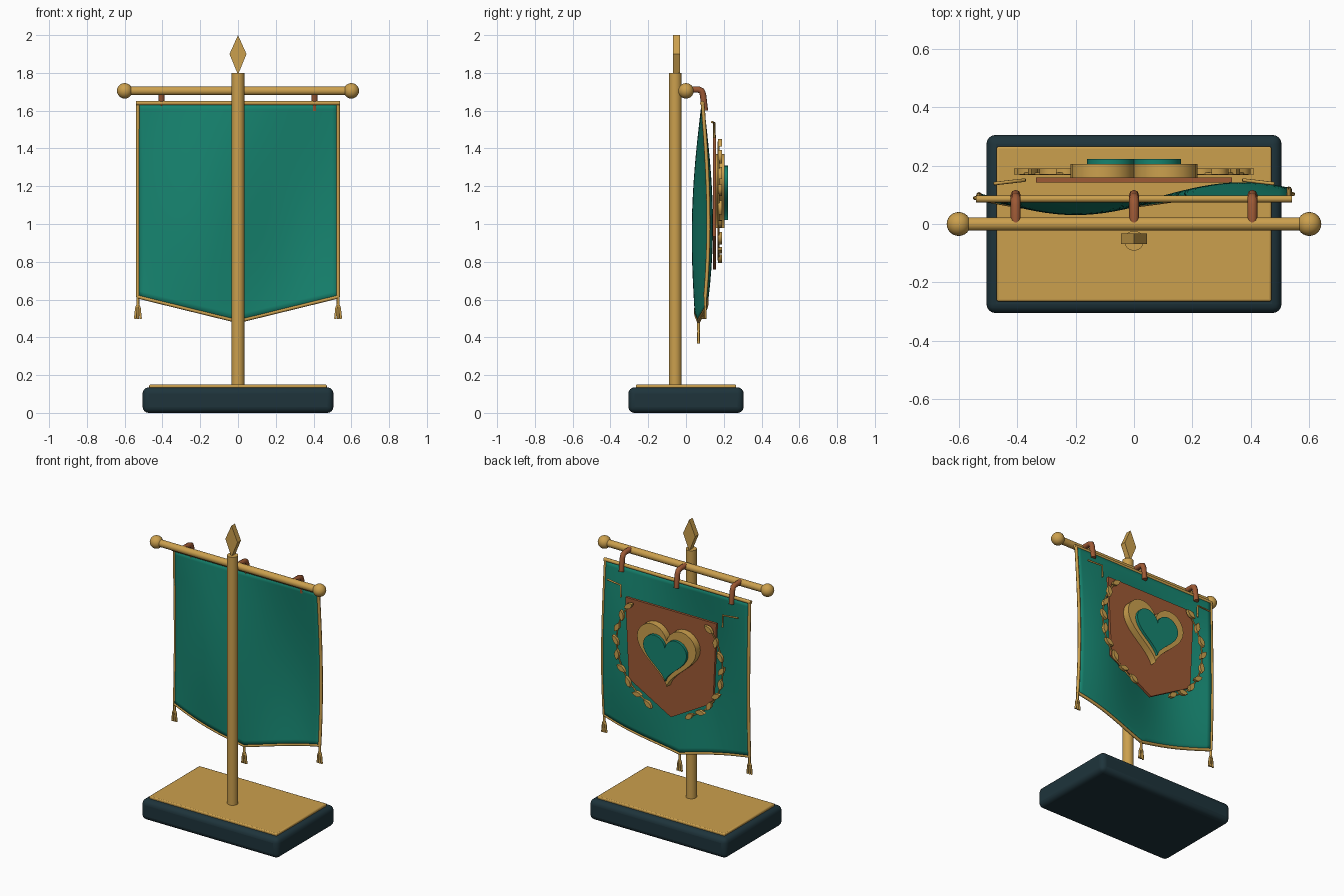
import bpy, bmesh, math
from math import sin, cos, pi, radians

if "Cube" in bpy.data.objects:
    bpy.data.objects.remove(bpy.data.objects["Cube"])


def material(name, rgb):
    m = bpy.data.materials.new(name)
    m.diffuse_color = (*rgb, 1)
    m.use_nodes = True
    m.node_tree.nodes["Principled BSDF"].inputs["Base Color"].default_value = m.diffuse_color
    return m


GOLD = material("gold", (0.60, 0.35, 0.075))
TEAL = material("teal", (0.008, 0.23, 0.16))
RUST = material("rust", (0.34, 0.10, 0.035))
DARK = material("dark_slate", (0.013, 0.034, 0.044))


def finish(ob, name, mat, angle=35):
    ob.name = name
    ob.data.materials.append(mat)
    if ob.type == 'MESH':
        bpy.ops.object.select_all(action='DESELECT')
        ob.select_set(True)
        bpy.context.view_layer.objects.active = ob
        bpy.ops.object.shade_smooth_by_angle(angle=radians(angle))
    return ob


def from_bmesh(bm, name, mat, angle=35):
    bmesh.ops.recalc_face_normals(bm, faces=bm.faces)
    me = bpy.data.meshes.new(name)
    bm.to_mesh(me)
    bm.free()
    ob = bpy.data.objects.new(name, me)
    bpy.context.collection.objects.link(ob)
    return finish(ob, name, mat, angle)


def box(name, size, z0, bevel, segs, mat):
    bpy.ops.mesh.primitive_cube_add(size=1, location=(0, 0, z0 + size[2] / 2))
    ob = bpy.context.object
    ob.scale = size
    bpy.ops.object.transform_apply(location=False, rotation=False)
    b = ob.modifiers.new("bevel", 'BEVEL')
    b.width, b.segments = bevel, segs
    return finish(ob, name, mat)


def prism(name, pts, y0, y1, mat):
    """Extrude an (x, z) outline from y0 to y1."""
    bm = bmesh.new()
    f = bm.faces.new([bm.verts.new((x, y0, z)) for x, z in pts])
    ext = bmesh.ops.extrude_face_region(bm, geom=[f])
    for v in ext['geom']:
        if isinstance(v, bmesh.types.BMVert):
            v.co.y = y1
    return from_bmesh(bm, name, mat)


def tube(name, pts, r, mat, res=2, radii=None):
    cu = bpy.data.curves.new(name, 'CURVE')
    cu.dimensions = '3D'
    cu.bevel_depth, cu.bevel_resolution, cu.use_fill_caps = r, res, True
    sp = cu.splines.new('POLY')
    sp.points.add(len(pts) - 1)
    for i, p in enumerate(pts):
        sp.points[i].co = (*p, 1)
        sp.points[i].radius = radii[i] if radii else 1
    ob = bpy.data.objects.new(name, cu)
    bpy.context.collection.objects.link(ob)
    return finish(ob, name, mat)


def cylinder(name, r, length, loc, rot, mat):
    bpy.ops.mesh.primitive_cylinder_add(vertices=24, radius=r, depth=length, location=loc, rotation=rot)
    return finish(bpy.context.object, name, mat)


# Cloth surface: a wave that fades out at the top rod
TOP, HALF = 1.64, 0.53


def hem(x):
    return 0.485 + 0.13 * abs(x) / HALF


def cloth_y(x, z):
    t = (TOP - z) / 1.155
    return 0.088 + 0.05 * sin(pi * t * 0.86) * sin(2 * pi * (x - 0.085) / 1.14) - 0.012 * t ** 4


def on_cloth(x, z):
    return (x, cloth_y(x, z), z)


# Base, plate, pole and spear finial
box("base", (1.01, 0.61, 0.135), 0, 0.032, 4, DARK)
box("base_plate", (0.94, 0.53, 0.03), 0.12, 0.006, 2, GOLD)
cylinder("pole", 0.034, 1.66, (0, -0.057, 0.97), (0, 0, 0), GOLD)
prism("finial", [(0, 1.79), (0.045, 1.9), (0, 2.0), (-0.045, 1.9)], -0.069, -0.033, GOLD)

# Crossbar with ball ends
cylinder("crossbar", 0.023, 1.2, (0, 0, 1.705), (0, pi / 2, 0), GOLD)
for side, s in (("left", -1), ("right", 1)):
    bpy.ops.mesh.primitive_uv_sphere_add(segments=24, ring_count=12, radius=0.041, location=(s * 0.6, 0, 1.705))
    finish(bpy.context.object, "crossbar_ball_" + side, GOLD, 60)

# Cloth
N = 32
bm = bmesh.new()
grid = []
for i in range(N + 1):
    x = -HALF + 2 * HALF * i / N
    grid.append([bm.verts.new(on_cloth(x, TOP - (TOP - hem(x)) * j / N)) for j in range(N + 1)])
for i in range(N):
    for j in range(N):
        bm.faces.new((grid[i][j], grid[i + 1][j], grid[i + 1][j + 1], grid[i][j + 1]))
cloth = from_bmesh(bm, "cloth", TEAL)
sol = cloth.modifiers.new("thickness", 'SOLIDIFY')
sol.thickness, sol.offset = 0.012, 0

# Gold piping along the edges and the top rod
for side, s in (("left", -1), ("right", 1)):
    tube("side_trim_" + side, [on_cloth(s * HALF, TOP - (TOP - hem(HALF)) * j / 20) for j in range(21)], 0.01, GOLD)
tube("hem_trim", [on_cloth(HALF * i / 16, hem(HALF * i / 16)) for i in range(-16, 17)], 0.01, GOLD)
tube("top_trim", [(-0.54, 0.086, TOP), (0.54, 0.086, TOP)], 0.012, GOLD)

# Hanging straps over the crossbar
for n, x in enumerate((-0.405, 0, 0.405)):
    tube(f"strap_{n + 1}", [(x, 0.005, 1.712), (x, 0.065, 1.712), (x, 0.083, 1.705),
                            (x, 0.09, 1.685), (x, 0.1, 1.6)], 0.017, RUST)

# Tassels: a knot with three flaring strands
for name, x in (("left", -HALF), ("middle", 0), ("right", HALF)):
    z = hem(x)
    y = cloth_y(x, z)
    tube("tassel_cord_" + name, [(x, y, z), (x, y, z - 0.05)], 0.008, GOLD)
    for k in (-1, 0, 1):
        tube(f"tassel_strand_{name}_{k + 2}", [(x, y, z - 0.035), (x + k * 0.009, y, z - 0.06),
             (x + k * 0.015, y, z - 0.117)], 0.007, GOLD, 1, (0.8, 1, 1))

# Shield panel on the back
prism("shield", [(-0.335, 1.47), (0.335, 1.47), (0.31, 0.935), (0, 0.76), (-0.31, 0.935)], 0.142, 0.159, RUST)


# Raised heart emblem in two layers
def heart(w, top):
    k = w / 16
    out = []
    for i in range(48):
        a = 2 * pi * i / 48
        out.append((w * sin(a) ** 3,
                    top + k * (13 * cos(a) - 5 * cos(2 * a) - 2 * cos(3 * a) - cos(4 * a) - 11.9)))
    return out


prism("heart_rim", heart(0.217, 1.37), 0.155, 0.205, GOLD)
prism("heart_inset", heart(0.16, 1.31), 0.2, 0.223, TEAL)

# Leaf garlands and corner brackets, mirrored
R, CZ = 0.39, 1.175
for side, s in (("left", -1), ("right", 1)):
    arc = [radians(42 - 112 * i / 24) for i in range(25)]
    tube("garland_stem_" + side, [(s * R * cos(a), 0.172, CZ + R * sin(a)) for a in arc], 0.005, GOLD, 1)
    for n in range(9):
        a = radians(41 - 13.5 * n)
        cx, cz = R * cos(a), CZ + R * sin(a)
        d = a + radians(90 - (35 if n % 2 else -15))
        leaf = []
        for u, v in ((-1, 0), (-0.5, 0.75), (0, 1), (0.5, 0.7), (1, 0), (0.5, -0.7), (0, -1), (-0.5, -0.75)):
            u, v = u * 0.036, v * 0.017
            leaf.append((s * (cx + u * cos(d) - v * sin(d)), cz + u * sin(d) + v * cos(d)))
        prism(f"leaf_{side}_{n + 1}", leaf, 0.17, 0.19, GOLD)
    tube("corner_bracket_" + side, [(s * 0.48, 0.138, 1.54), (s * 0.375, 0.15, 1.535),
                                    (s * 0.375, 0.15, 1.455)], 0.006, GOLD)
